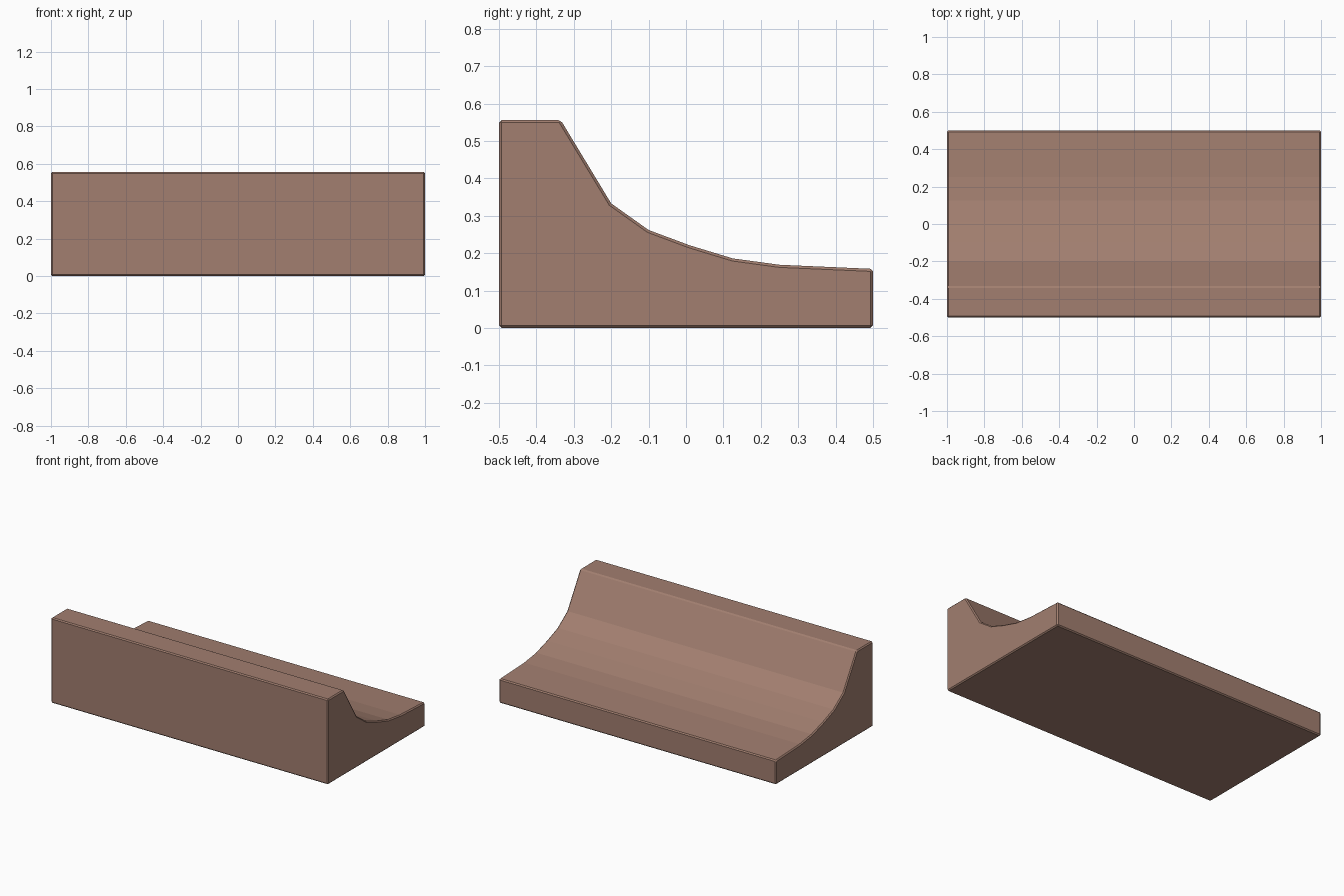
import bpy, bmesh

if "Cube" in bpy.data.objects:
    bpy.data.objects.remove(bpy.data.objects["Cube"])

# Side profile (y, z): flat base, low back lip, concave sweep up to a tall front ledge
profile = [(-0.5, 0), (0.5, 0), (0.5, 0.158), (0.25, 0.169), (0.125, 0.186),
           (0.01, 0.221), (-0.10, 0.262), (-0.20, 0.333), (-0.335, 0.556), (-0.5, 0.556)]

# Extrude the profile along x
bm = bmesh.new()
face = bm.faces.new([bm.verts.new((-1, y, z)) for y, z in profile])
ext = bmesh.ops.extrude_face_region(bm, geom=[face])
bmesh.ops.translate(bm, vec=(2, 0, 0),
                    verts=[v for v in ext["geom"] if isinstance(v, bmesh.types.BMVert)])
bmesh.ops.recalc_face_normals(bm, faces=bm.faces)
mesh = bpy.data.meshes.new("curved_molding")
bm.to_mesh(mesh)
bm.free()
molding = bpy.data.objects.new("curved_molding", mesh)
bpy.context.collection.objects.link(molding)

# Small chamfer on the sharp edges only
bevel = molding.modifiers.new("chamfer", "BEVEL")
bevel.width = 0.007
bevel.segments = 1
bevel.limit_method = "ANGLE"
bevel.angle_limit = 0.52

# Brown clay colour
mat = bpy.data.materials.new("brown_clay")
mat.diffuse_color = (0.36, 0.21, 0.16, 1)
mat.use_nodes = True
mat.node_tree.nodes["Principled BSDF"].inputs["Base Color"].default_value = mat.diffuse_color
mesh.materials.append(mat)
